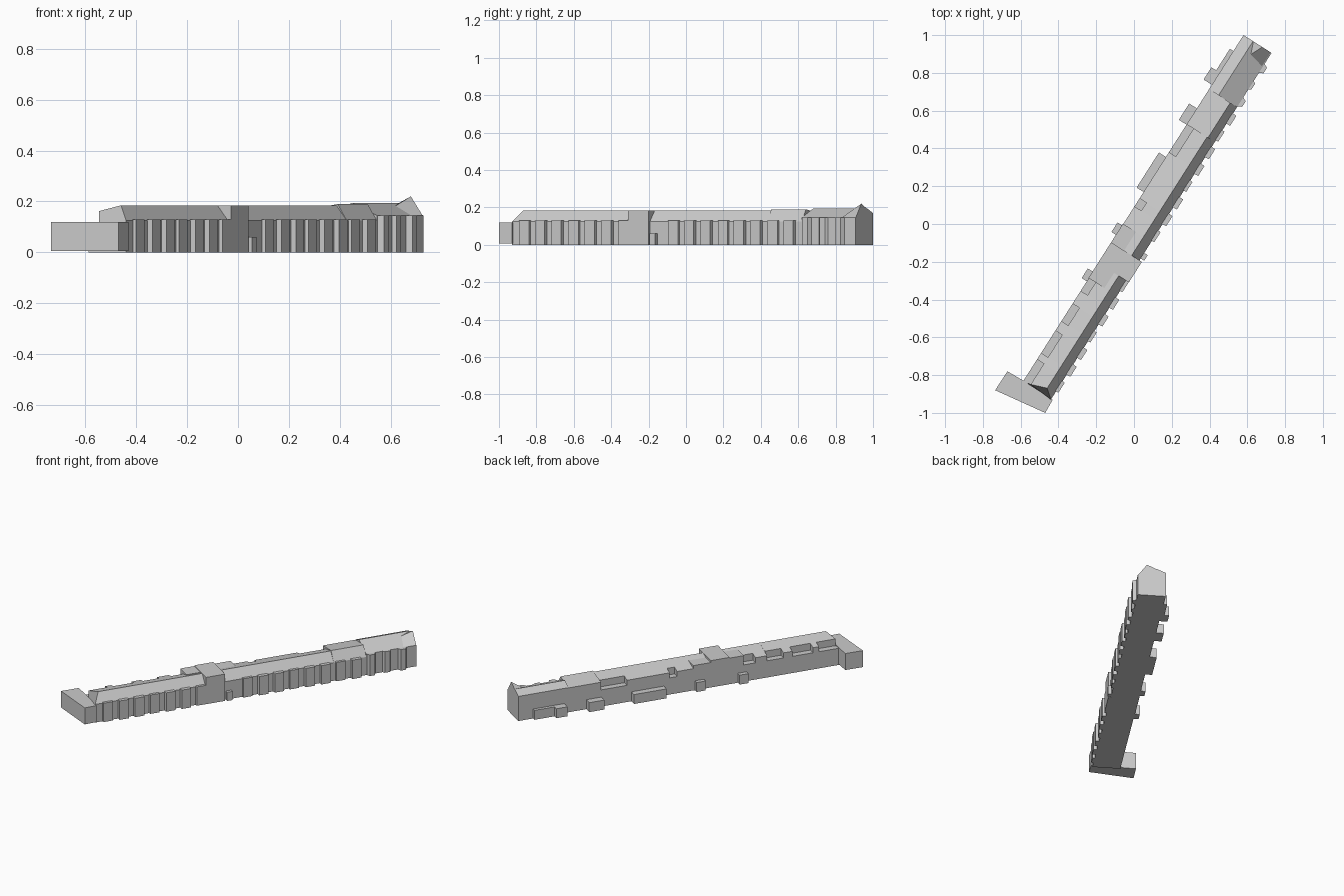
import bpy, bmesh, math
from mathutils import Matrix

cube = bpy.data.objects.get("Cube")
if cube:
    bpy.data.objects.remove(cube, do_unlink=True)

grey = bpy.data.materials.new("plain_grey")
grey.use_nodes = True
grey.diffuse_color = (0.6, 0.6, 0.6, 1)
grey.node_tree.nodes["Principled BSDF"].inputs["Base Color"].default_value = (0.6, 0.6, 0.6, 1)

# Local frame: x runs along the terrace, y points to its rear
TURN = Matrix.Rotation(math.atan2(1.83, 1.165), 4, 'Z')


def loft(name, ring_a, ring_b, turn=True):
    """Solid between two matching rings of points."""
    bm = bmesh.new()
    a = [bm.verts.new(p) for p in ring_a]
    b = [bm.verts.new(p) for p in ring_b]
    bm.faces.new(a)
    bm.faces.new(b[::-1])
    for i in range(len(a)):
        j = (i + 1) % len(a)
        bm.faces.new((a[j], a[i], b[i], b[j]))
    bmesh.ops.recalc_face_normals(bm, faces=bm.faces)
    mesh = bpy.data.meshes.new(name)
    bm.to_mesh(mesh)
    bm.free()
    mesh.materials.append(grey)
    ob = bpy.data.objects.new(name, mesh)
    bpy.context.collection.objects.link(ob)
    if turn:
        ob.matrix_world = TURN
    return ob


def prism(name, outline, z0, z1, turn=True):
    return loft(name, [(x, y, z0) for x, y in outline], [(x, y, z1) for x, y in outline], turn)


def box(name, u0, u1, w0, w1, z1, z0=0):
    return prism(name, [(u0, w0), (u1, w0), (u1, w1), (u0, w1)], z0, z1)


def section(name, u0, u1, profile, shift=None):
    shift = shift or [0] * len(profile)
    return loft(name, [(u0 + s, w, z) for (w, z), s in zip(profile, shift)],
                [(u1, w, z) for w, z in profile])


FRONT, REAR = -0.128, 0.048
full = [(FRONT, 0), (FRONT, .125), (-.079, .185), (REAR, .15), (REAR, 0)]
notched = [(FRONT, 0), (FRONT, .125), (-.079, .185), (.005, .162), (.005, .115), (REAR, .115), (REAR, 0)]
raised = [(FRONT, 0), (FRONT, .125), (-.085, .19), (REAR, .168), (REAR, 0)]
high = [(FRONT, 0), (FRONT, .145), (-.012, .195), (REAR, .17), (REAR, 0)]

# Main range, with roof terraces notched into the rear
section("hipped_end", -1.02, -.88, notched, [0, 0, .04, .01, .01, 0, 0])
edges = [-.88, -.84, -.70, -.64, -.53, -.45, -.03, .08, .13, .42, .595]
for i, (a, b) in enumerate(zip(edges, edges[1:])):
    section("house_range", a, b, notched if i % 2 else full)
section("raised_range", .595, .815, raised)
section("high_range", .815, 1.155, high)

# Pointed upstand on the far gable
loft("gable_peak", [(1.155, FRONT, .14), (1.155, -.07, .22), (1.155, REAR, .165)],
     [(1.06, FRONT, .14), (1.09, -.04, .183), (1.09, REAR, .165)])

# Central block and stepped roofs beside it
box("central_block", -.275, -.147, -.143, .05, .185)
box("left_roof_step", -.37, -.275, -.05, .05, .18)
box("right_roof_step", -.147, -.03, -.07, .05, .172)
box("small_porch", -.135, -.10, -.15, FRONT, .06)

# Angled wing at the near end
prism("end_wing", [(-.67, -.78), (-.735, -.88), (-.47, -1), (-.43, -.93), (-.585, -.83)],
      .006, .12, turn=False)

# Projecting front bays
for i in range(20):
    u = -.97 + i * .105
    if -.32 < u < -.1:
        continue
    top = .145 if u > .8 else .13
    depth = -.142 if i % 3 == 0 else -.15
    inset = .016 if u > .8 else .002
    prism("front_bay", [(u, -.12), (u + inset, depth), (u + .066 - inset, depth), (u + .066, -.12)], 0, top)

# Low rear extensions
for u0, u1, w in [(-.39, -.33, .08), (-.10, -.04, .078), (.17, .39, .092),
                  (.593, .695, .096), (.843, .92, .1), (.9, 1.055, .07)]:
    box("rear_extension", u0, u1, .03, w, .065)
